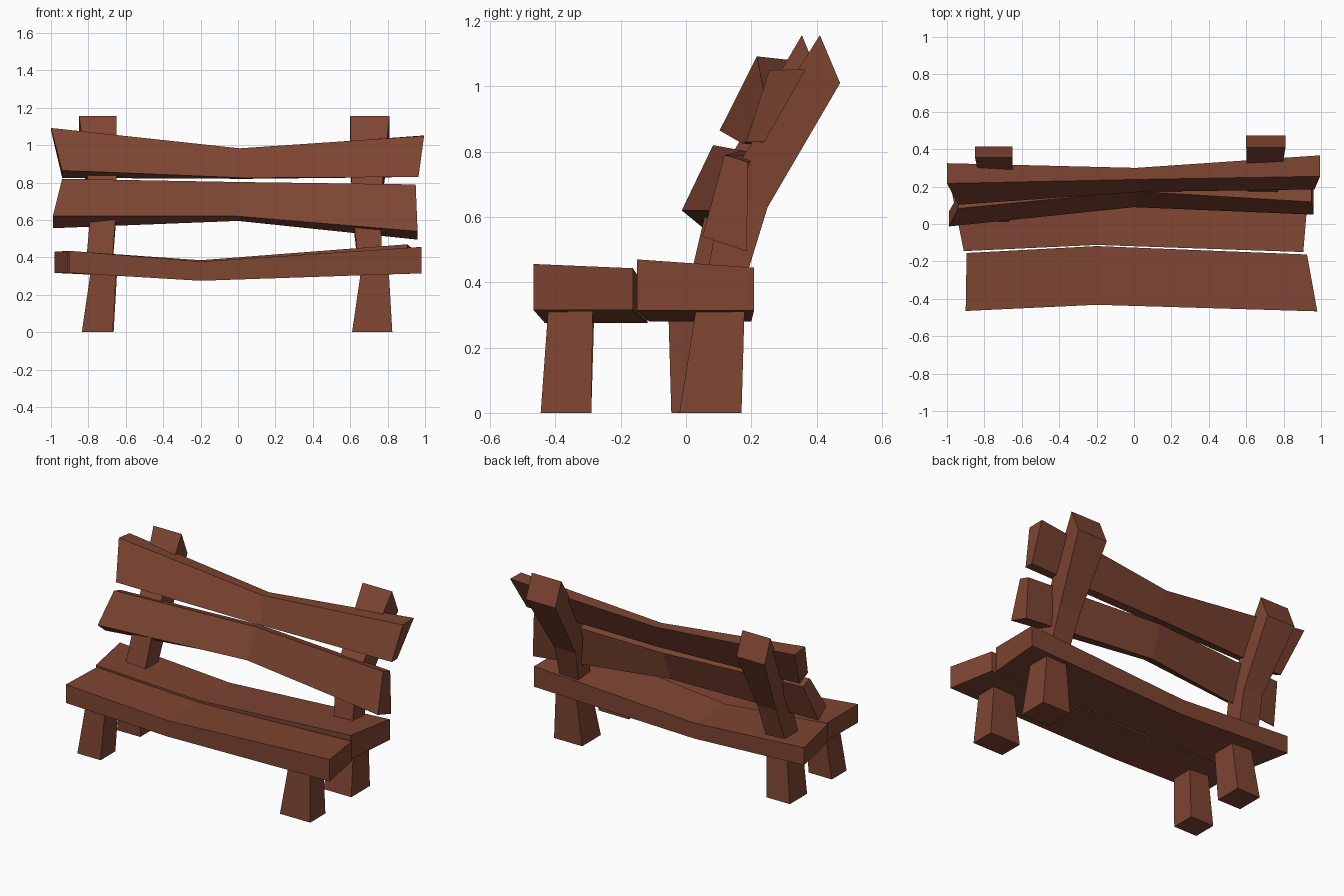
import bpy

wood = bpy.data.materials.new("brown wood")
wood.diffuse_color = (0.21, 0.06, 0.032, 1)


def loft(name, sections):
    """Join four-cornered sections into a closed faceted beam."""
    verts = [p for s in sections for p in s]
    n = len(sections)
    faces = [(3, 2, 1, 0), tuple(4 * (n - 1) + i for i in range(4))]
    for k in range(n - 1):
        for i in range(4):
            a, b = 4 * k + i, 4 * k + (i + 1) % 4
            faces.append((a, b, b + 4, a + 4))
    me = bpy.data.meshes.new(name)
    me.from_pydata(verts, [], faces)
    me.materials.append(wood)
    ob = bpy.data.objects.new(name, me)
    bpy.context.collection.objects.link(ob)
    # consistent outward normals
    import bmesh
    bm = bmesh.new()
    bm.from_mesh(me)
    bmesh.ops.recalc_face_normals(bm, faces=bm.faces)
    bm.to_mesh(me)
    bm.free()


# section corners run: front bottom, back bottom, back top, front top
def seat_section(xf, xb, yf, yb, zb, ztf, ztb):
    return [(xf, yf, zb), (xb, yb, zb), (xb, yb, ztb), (xf, yf, ztf)]


def slat_section(xb, xt, *yz):
    return [(x, y, z) for x, (y, z) in zip((xb, xb, xt, xt), yz)]


# seat planks
loft("front_seat_plank", [
    seat_section(-0.90, -0.895, -0.465, -0.155, 0.317, 0.435, 0.43),
    seat_section(-0.20, -0.20, -0.432, -0.118, 0.275, 0.378, 0.375),
    seat_section(0.98, 0.925, -0.467, -0.163, 0.315, 0.456, 0.443)])
loft("rear_seat_plank", [
    seat_section(-0.91, -0.98, -0.145, 0.20, 0.317, 0.435, 0.43),
    seat_section(-0.20, -0.20, -0.112, 0.20, 0.28, 0.385, 0.38),
    seat_section(0.905, 0.935, -0.15, 0.208, 0.313, 0.47, 0.445)])

# backrest slats
loft("lower_back_slat", [
    slat_section(-0.99, -0.94, (-0.013, 0.62), (0.065, 0.556), (0.155, 0.795), (0.083, 0.82)),
    slat_section(0, 0, (0.09, 0.62), (0.16, 0.595), (0.235, 0.79), (0.175, 0.803)),
    slat_section(0.96, 0.95, (0.05, 0.54), (0.186, 0.495), (0.19, 0.768), (0.118, 0.79))])
loft("upper_back_slat", [
    slat_section(-0.94, -1.0, (0.103, 0.865), (0.185, 0.825), (0.325, 1.08), (0.217, 1.092)),
    slat_section(0.04, 0.01, (0.172, 0.825), (0.235, 0.82), (0.30, 0.98), (0.238, 0.983)),
    slat_section(0.965, 0.995, (0.185, 0.83), (0.24, 0.83), (0.367, 1.052), (0.255, 1.05))])


# leaning, bent back posts: each ring is x0, x1, front (y, z), back (y, z)
def post(name, rings):
    loft(name, [[(x0, *f), (x1, *f), (x1, *b), (x0, *b)] for x0, x1, f, b in rings])


post("left_back_post", [
    (-0.81, -0.67, (0.01, 0.40), (0.13, 0.37)),
    (-0.785, -0.65, (0.075, 0.68), (0.205, 0.62)),
    (-0.85, -0.65, (0.355, 1.157), (0.415, 1.01))])
post("right_back_post", [
    (0.64, 0.77, (0.06, 0.40), (0.17, 0.37)),
    (0.61, 0.76, (0.115, 0.69), (0.25, 0.63)),
    (0.60, 0.81, (0.41, 1.157), (0.472, 1.01))])


# tapered legs: bottom rectangle then top rectangle (x0, x1, y0, y1)
def leg(name, bottom, top):
    loft(name, [[(a, c, z), (b, c, z), (b, d, z), (a, d, z)]
                for (a, b, c, d), z in ((bottom, 0.0), (top, 0.345))])


leg("front_left_leg", (-0.835, -0.67, -0.44, -0.29), (-0.785, -0.65, -0.42, -0.28))
leg("front_right_leg", (0.61, 0.825, -0.445, -0.29), (0.66, 0.805, -0.42, -0.285))
leg("rear_left_leg", (-0.83, -0.665, -0.045, 0.13), (-0.785, -0.645, -0.055, 0.10))
leg("rear_right_leg", (0.62, 0.82, -0.02, 0.17), (0.66, 0.80, 0.035, 0.18))
